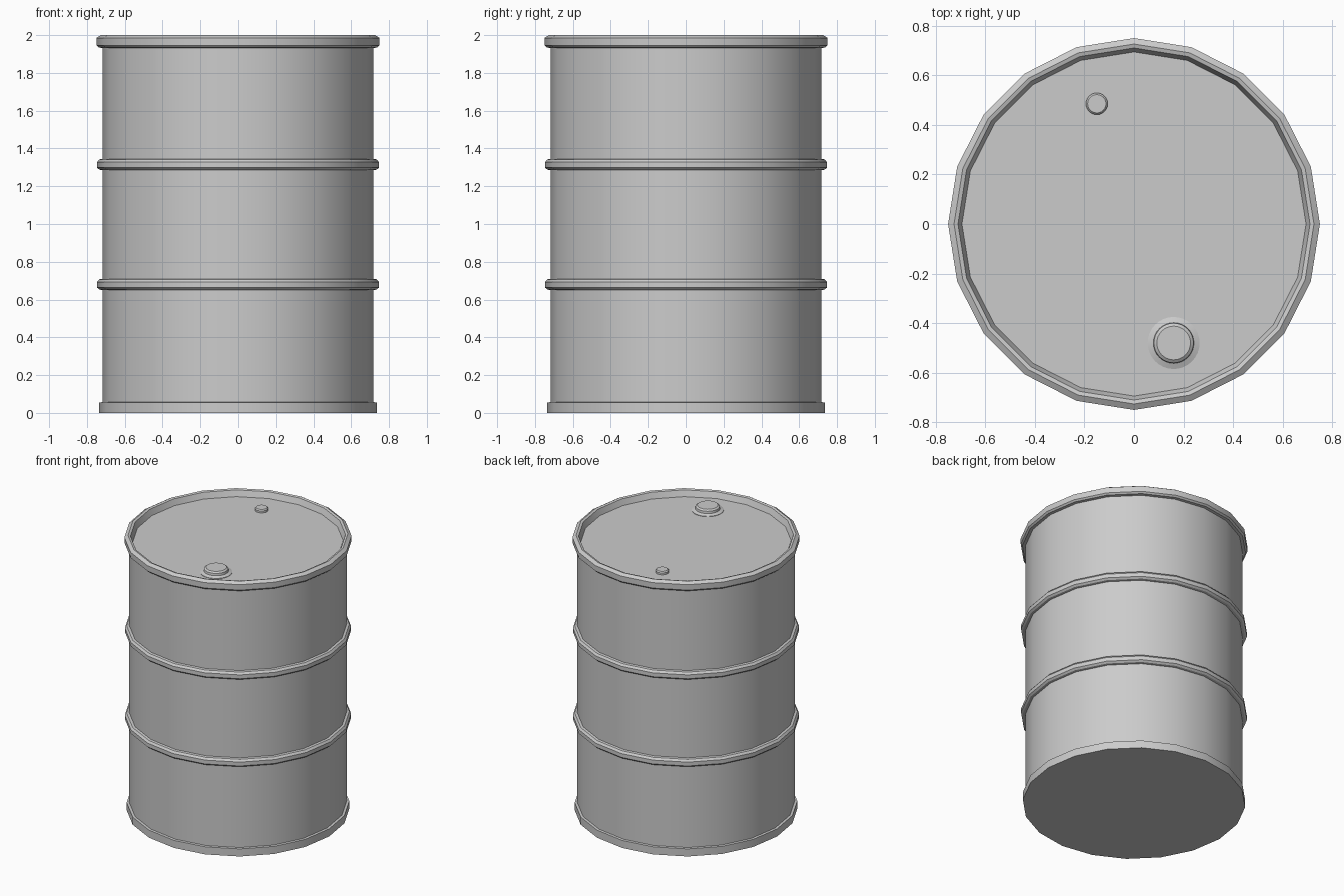
import bpy, bmesh, math

if "Cube" in bpy.data.objects:
    bpy.data.objects.remove(bpy.data.objects["Cube"])


def lathe(name, profile, sides, center=(0, 0, 0), closed=False):
    """Revolve an (r, z) profile around z; open profiles get end caps."""
    bm = bmesh.new()
    rings = []
    for r, z in profile:
        rings.append([bm.verts.new((r * math.cos(2 * math.pi * i / sides),
                                    r * math.sin(2 * math.pi * i / sides), z))
                      for i in range(sides)])
    pairs = list(zip(rings, rings[1:]))
    if closed:
        pairs.append((rings[-1], rings[0]))
    else:
        bm.faces.new(rings[0])
        bm.faces.new(rings[-1])
    for a, b in pairs:
        for i in range(sides):
            j = (i + 1) % sides
            bm.faces.new((a[i], a[j], b[j], b[i]))
    bmesh.ops.recalc_face_normals(bm, faces=bm.faces[:])
    mesh = bpy.data.meshes.new(name)
    bm.to_mesh(mesh)
    bm.free()
    ob = bpy.data.objects.new(name, mesh)
    ob.location = center
    bpy.context.collection.objects.link(ob)
    bpy.ops.object.select_all(action='DESELECT')
    bpy.context.view_layer.objects.active = ob
    ob.select_set(True)
    bpy.ops.object.shade_smooth_by_angle(angle=math.radians(25))
    return ob


SIDES = 20
LID = 1.953

# Drum shell: base band, wall with two rolled hoops, rolled rim, recessed lid
hoop = [(0.718, -0.03), (0.735, -0.027), (0.747, -0.016),
        (0.747, 0.012), (0.735, 0.027), (0.718, 0.03)]
profile = [(0.735, 0), (0.735, 0.055), (0.718, 0.057)]
for z in (0.68, 1.315):
    profile += [(r, z + dz) for r, dz in hoop]
profile += [(0.718, 1.932), (0.738, 1.934), (0.749, 1.945), (0.75, 1.985),
            (0.726, 2.0), (0.71, 1.995), (0.694, LID)]
lathe("drum_body", profile, SIDES)

# Large bung with flange
lathe("large_bung", [(0.105, -0.005), (0.105, 0.003), (0.082, 0.012),
                     (0.08, 0.028), (0.068, 0.037)], 32, (0.16, -0.48, LID))

# Small vent plug
lathe("small_plug", [(0.044, -0.005), (0.044, 0.014), (0.037, 0.022)],
      24, (-0.15, 0.485, LID))
